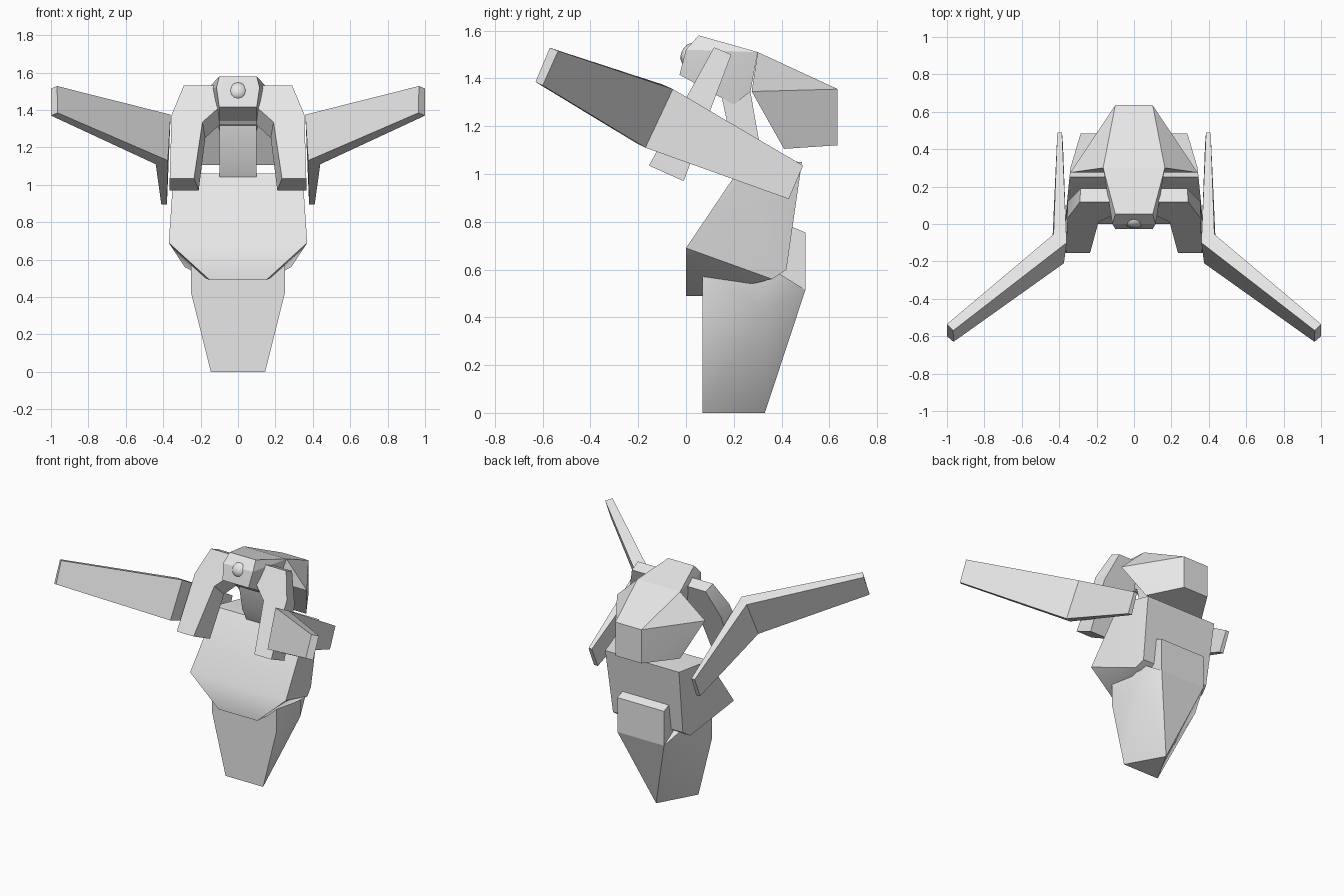
import bpy, bmesh, math
from mathutils import Vector, Matrix

if "Cube" in bpy.data.objects:
    bpy.data.objects.remove(bpy.data.objects["Cube"])

grey = bpy.data.materials.new("light_grey")
grey.diffuse_color = (0.8, 0.8, 0.8, 1)
grey.use_nodes = True
grey.node_tree.nodes["Principled BSDF"].inputs["Base Color"].default_value = grey.diffuse_color


def finish(name, bm, smooth=20):
    bmesh.ops.recalc_face_normals(bm, faces=bm.faces)
    me = bpy.data.meshes.new(name)
    bm.to_mesh(me)
    bm.free()
    ob = bpy.data.objects.new(name, me)
    bpy.context.collection.objects.link(ob)
    me.materials.append(grey)
    bpy.ops.object.select_all(action='DESELECT')
    ob.select_set(True)
    bpy.context.view_layer.objects.active = ob
    bpy.ops.object.shade_smooth_by_angle(angle=math.radians(smooth))
    return ob


def hull(name, half, smooth=20):
    """Faceted solid from right-half corner points, mirrored in x."""
    bm = bmesh.new()
    for x, y, z in half:
        bm.verts.new((x, y, z))
        if x:
            bm.verts.new((-x, y, z))
    res = bmesh.ops.convex_hull(bm, input=bm.verts)
    junk = {g for g in res["geom_interior"] + res["geom_unused"]
            if isinstance(g, bmesh.types.BMVert)}
    bmesh.ops.delete(bm, geom=list(junk), context='VERTS')
    bmesh.ops.dissolve_limit(bm, angle_limit=0.03, verts=bm.verts, edges=bm.edges)
    return finish(name, bm, smooth)


def loft(name, rings, smooth=20):
    """Solid through matching closed rings of points."""
    bm = bmesh.new()
    loops = [[bm.verts.new(p) for p in r] for r in rings]
    for a, b in zip(loops, loops[1:]):
        for i in range(len(a)):
            j = (i + 1) % len(a)
            bm.faces.new((a[i], a[j], b[j], b[i]))
    bm.faces.new(loops[0])
    bm.faces.new(loops[-1])
    return finish(name, bm, smooth)


# Lower body: tapered wedge with a triangular foot
hull("lower_body", [
    (.145, .07, 0), (.25, .07, .42), (.25, .07, .62), (0, .33, 0),
    (.25, .33, .42), (.18, .50, .515), (.25, .33, .62)], 32)

# Raised plate up the back
hull("back_plate", [
    (.18, .50, .515), (.18, .50, .755), (.18, .44, .78),
    (.18, .32, .78), (.18, .32, .48)])

# Chest
hull("chest", [
    (.345, .25, 1.06), (.37, 0, .69), (.15, 0, .49), (.15, .07, .49),
    (.26, .07, .60), (.285, .36, .56), (.27, .42, .60),
    (.285, .485, 1.05), (.34, .30, 1.06)], 36)

# Neck
hull("neck", [
    (.10, .15, 1.32), (.10, .265, 1.37), (.10, .285, 1.15),
    (.10, .33, 1.0), (.10, .26, 1.0), (.10, .19, 1.13)], 40)

# Head: muzzle block in front, flared hood behind
hull("head_front", [
    (.10, .053, 1.58), (.115, .0, 1.52), (.10, -.027, 1.415), (.10, .20, 1.29),
    (.165, .30, 1.51), (.12, .27, 1.345)])
hull("head_hood", [
    (.165, .30, 1.51), (.34, .275, 1.345), (.10, .635, 1.355),
    (.10, .635, 1.12), (.24, .41, 1.105)])

# Eye: shallow dome lying on the sloping face
bm = bmesh.new()
tilt = Vector((0, -.91, .41)).to_track_quat('Z', 'Y').to_matrix().to_4x4()
bmesh.ops.create_uvsphere(
    bm, u_segments=12, v_segments=8, radius=.05,
    matrix=Matrix.Translation((0, .015, 1.50)) @ tilt @ Matrix.Diagonal((1, 1, .7, 1)))
finish("eye", bm, 50)

# Collar: slanted arch with two hanging legs, as front and back outlines
front_half = [(.365, 1.035), (.355, 1.375), (.29, 1.53)]
front_inner = [(.10, 1.415), (.19, 1.335), (.235, 1.035)]
back_half = [(.365, .97), (.355, 1.31), (.285, 1.50)]
back_inner = [(.10, 1.32), (.175, 1.25), (.21, .97)]


def arch(outer, inner, y0, z0, slope):
    right = outer[::-1]
    half = right + [inner[2], inner[1], inner[0]]
    pts = half + [(-x, z) for x, z in half[::-1]]
    return [(x, y0 + (z - z0) * slope, z) for x, z in pts]


loft("collar", [arch(front_half, front_inner, -.155, 1.035, .55),
                arch(back_half, back_inner, -.01, .97, .377)])

# Wings: tail, elbow and tip stations (outer top, outer bottom, inner bottom, inner top)
stations = [
    [(.41, .49, 1.035), (.41, .43, .895), (.38, .43, .895), (.385, .49, 1.035)],
    [(.43, -.055, 1.355), (.44, -.17, 1.11), (.375, -.21, 1.13), (.36, -.10, 1.375)],
    [(1.0, -.535, 1.515), (1.0, -.60, 1.37), (.965, -.63, 1.385), (.967, -.57, 1.528)]]
for side, s in (("right", 1), ("left", -1)):
    loft(side + "_wing", [[(s * x, y, z) for x, y, z in r] for r in stations])
